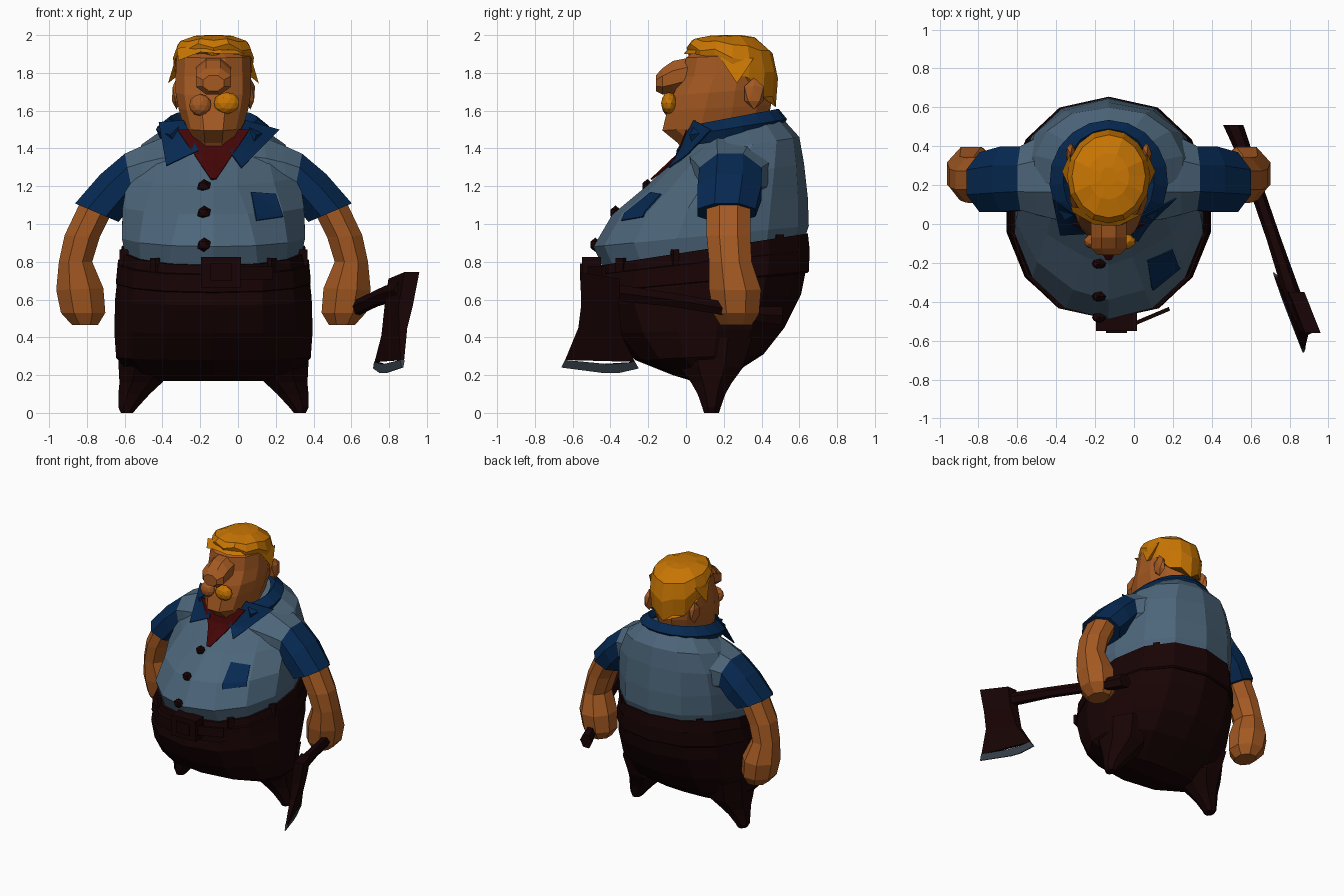
import bpy, bmesh, math
from mathutils import Vector
from mathutils.bvhtree import BVHTree

if "Cube" in bpy.data.objects:
    bpy.data.objects.remove(bpy.data.objects["Cube"])

CX = -0.13  # body centre line


def material(name, rgb):
    m = bpy.data.materials.new(name)
    m.diffuse_color = (*rgb, 1)
    m.use_nodes = True
    m.node_tree.nodes["Principled BSDF"].inputs["Base Color"].default_value = m.diffuse_color
    return m


SHIRT = material("faded_blue", (.073, .132, .195))
NAVY = material("navy", (.0018, .022, .084))
SKIN = material("tan_skin", (.37, .1, .016))
HAIR = material("golden_hair", (.58, .18, .001))
DARK = material("dark_brown", (.009, .001, .0013))
RED = material("scarf_red", (.056, .0015, .002))
STEEL = material("steel", (.037, .052, .068))


def make(name, verts, faces, mat):
    me = bpy.data.meshes.new(name)
    bm = bmesh.new()
    vs = [bm.verts.new(v) for v in verts]
    for f in faces:
        bm.faces.new([vs[i] for i in f])
    bmesh.ops.recalc_face_normals(bm, faces=bm.faces)
    bm.to_mesh(me)
    bm.free()
    me.materials.append(mat)
    ob = bpy.data.objects.new(name, me)
    bpy.context.collection.objects.link(ob)
    return ob


def loft(name, rings, mat):
    n = len(rings[0])
    verts = [v for r in rings for v in r]
    faces = [(k*n+i, k*n+(i+1) % n, (k+1)*n+(i+1) % n, (k+1)*n+i)
             for k in range(len(rings)-1) for i in range(n)]
    faces += [tuple(range(n)), tuple(range((len(rings)-1)*n, len(rings)*n))]
    return make(name, verts, faces, mat)


def body_ring(yf, zf, yb, zb, w, p=.85, n=14):
    """Slanted oval from a front point to a back point, half-width w; larger p gives a narrower front."""
    out = []
    for i in range(n):
        a = 2*math.pi*(i+.5)/n
        c, s, k = math.cos(a), math.sin(a), math.cos(math.pi/n)
        t = (1+s/(k if n % 4 == 0 else 1))/2
        x = math.copysign((abs(c)/k)**(p if s < 0 else .85), c) * w
        out.append(Vector((CX+x, yf+(yb-yf)*t, zf+(zb-zf)*t)))
    return out


def limb_ring(s, p, q, yc, ry, n=8):
    """Oval between two (out, z) points, on side s."""
    out = []
    for i in range(n):
        a = 2*math.pi*(i+.5)/n
        t = .5+.53*math.cos(a)
        out.append(Vector((CX+s*(p[0]+(q[0]-p[0])*t), yc+1.06*ry*math.sin(a), p[1]+(q[1]-p[1])*t)))
    return out


def blob(name, loc, scale, mat, sub=1):
    bpy.ops.mesh.primitive_ico_sphere_add(subdivisions=sub, radius=1, location=loc)
    ob = bpy.context.object
    ob.name, ob.scale = name, scale
    ob.data.materials.append(mat)
    return ob


def box(name, loc, size, mat, rot=0):
    bpy.ops.mesh.primitive_cube_add(size=1, location=loc, rotation=(0, 0, rot))
    ob = bpy.context.object
    ob.name, ob.scale = name, size
    ob.data.materials.append(mat)
    return ob


# Shirt, trousers and belt
shirt = loft("shirt", [body_ring(*r) for r in (
    (-.44, .77, .63, .93, .465), (-.49, .88, .65, .99, .485, .95), (-.39, 1.05, .645, 1.14, .48, 1.2),
    (-.21, 1.2, .625, 1.32, .455, 1.6), (-.04, 1.36, .6, 1.46, .38, 1.3), (.03, 1.43, .51, 1.56, .255))], SHIRT)
loft("trousers", [body_ring(*r) for r in (
    (-.46, .78, .645, .95, .485), (-.47, .71, .655, .86, .50), (-.48, .57, .61, .63, .52),
    (-.40, .42, .52, .45, .525), (-.27, .28, .41, .31, .515), (-.07, .2, .27, .22, .44),
    (.03, .17, .2, .17, .33))], DARK)
loft("belt", [body_ring(*r) for r in (
    (-.46, .63, .64, .74, .50), (-.49, .64, .65, .75, .515),
    (-.49, .73, .655, .86, .505), (-.46, .735, .64, .87, .49))], DARK)
box("buckle", (-.09, -.5, .745), (.21, .1, .16), DARK)
box("buckle_plate", (-.09, -.55, .745), (.11, .02, .09), DARK)
box("belt_end", (.09, -.475, .74), (.2, .02, .07), DARK, .4)
for s in (-1, 1):
    for u, y, z in ((.31, -.345, .765), (.47, -.06, .81), (.33, .49, .89)):
        box("belt_loop", (CX+s*u, y, z), (.03, .05, .11), DARK, s*math.atan2(u, y-.09))

# Legs, shoulders, sleeves, arms and ears
shoulders = []
for s in (-1, 1):
    loft("leg", [limb_ring(s, (a, z), (b, z), .135, ry) for z, a, b, ry in (
        (.4, .25, .51, .22), (.24, .2, .505, .17), (.16, .27, .5, .11),
        (.1, .335, .505, .075), (.03, .40, .505, .05), (0, .425, .49, .04))], DARK)
    joint = ((.47, 1.375), (.42, 1.12), .235, .168)
    shoulders.append(loft("shoulder", [limb_ring(s, *r) for r in (
        ((.12, 1.5), (.22, 1.04), .28, .27), ((.26, 1.465), (.33, 1.07), .265, .245),
        ((.37, 1.42), (.39, 1.1), .245, .2), joint)], SHIRT))
    loft("sleeve", [limb_ring(s, *r) for r in (
        joint, ((.6, 1.265), (.46, 1.06), .23, .172), ((.735, 1.11), (.5, 1.01), .215, .157))], NAVY)
    loft("arm", [limb_ring(s, *r) for r in (
        ((.70, 1.13), (.54, 1.05), .225, .12), ((.79, .94), (.60, .93), .225, .118),
        ((.82, .8), (.64, .8), .235, .115), ((.835, .65), (.58, .66), .26, .14),
        ((.81, .53), (.57, .53), .265, .125), ((.75, .465), (.61, .465), .265, .085))], SKIN)
    blob("ear", (CX+s*.195, .36, 1.69), (.028, .06, .085), SKIN)
    make("sideburn", [(CX+s*u, y, z) for u, y, z in (
        (.2, .18, 1.88), (.2, .36, 1.88), (.24, .27, 1.745), (.17, .27, 1.8))],
        [(0, 1, 2), (1, 3, 2), (3, 0, 2), (0, 3, 1)], HAIR)

# Head, nose and moustache
loft("head", [body_ring(*r, .85, 12) for r in (
    (.0, 1.37, .42, 1.45, .13), (-.045, 1.43, .42, 1.48, .14), (-.125, 1.495, .43, 1.53, .155),
    (-.10, 1.6, .45, 1.63, .185), (-.07, 1.68, .45, 1.72, .2), (-.02, 1.78, .45, 1.8, .2),
    (.0, 1.88, .44, 1.9, .195), (.08, 1.94, .38, 1.95, .14))], SKIN)
loft("nose", [[Vector((CX+w*math.cos(a), y, zc+h*math.sin(a)))
     for a in (math.pi*(i+.5)/4 for i in range(8))]
     for y, w, zc, h in ((.03, .1, 1.80, .09), (-.07, .1, 1.775, .095),
                         (-.125, .1, 1.755, .075), (-.16, .06, 1.745, .045))], SKIN)
blob("moustache_left", (CX-.07, -.09, 1.63), (.06, .04, .058), SKIN, 2)
blob("moustache_right", (CX+.07, -.09, 1.64), (.07, .042, .058), HAIR, 2)

# Hair cap, low at the nape and jagged along its rim
rings = []
for sc, f in ((.97, 0), (1.02, .4), (.9, .75), (.5, .97), (.2, 1)):
    ring = []
    for i in range(16):
        a = 2*math.pi*i/16
        b = math.sin(a)
        rim = (1.82+.09*-b if b < 0 else 1.82-.18*b) + (.022 if i % 2 else -.022)
        ring.append(Vector((CX+.21*sc*math.cos(a), .245+.237*sc*b, rim+(2-rim)*f)))
    rings.append(ring)
loft("hair", rings, HAIR)
make("fringe", [(-.325, .09, 1.93), (-.315, .06, 1.865), (-.2, -.005, 1.91), (-.08, -.01, 1.9),
                (.04, .05, 1.9), (-.13, .06, 1.965)],
     [(0, 1, 2, 5), (2, 3, 5), (3, 4, 5)], HAIR)

# Collar band, open at the front
verts, faces, n = [], [], 14
for i in range(n+1):
    a = math.radians(-42+264*i/n)
    b, c = math.sin(a), math.cos(a)
    for rx, ry, z in ((.2, .23, 1.52), (.235, .265, 1.56), (.305, .31, 1.505), (.28, .28, 1.45)):
        verts.append((CX+rx*c, .225+ry*b, z+.05*b))
for i in range(n):
    for k in range(4):
        a, b = i*4+k, i*4+(k+1) % 4
        faces.append((a, b, b+4, a+4))
make("collar", verts, faces+[(0, 1, 2, 3), tuple(n*4+k for k in range(4))], NAVY)

# Plates laid on the chest by casting onto the shirt
cv, cf = [], []
for ob in [shirt]+shoulders:
    k = len(cv)
    cv += [v.co.copy() for v in ob.data.vertices]
    cf += [[i+k for i in p.vertices] for p in ob.data.polygons]
chest = BVHTree.FromPolygons(cv, cf)


def patch(name, corners, mat, lift, n=8):
    """Quad of (x, y, z) corners, pulled forward wherever the shirt would hide it."""
    a, b, c, d = [Vector(p) for p in corners]
    verts = []
    for i in range(n+1):
        for j in range(n+1):
            p = a.lerp(b, i/n).lerp(d.lerp(c, i/n), j/n)
            hit = chest.ray_cast(Vector((p.x, -2, p.z)), Vector((0, 1, 0)))[0]
            verts.append((p.x, min(hit.y-lift if hit else p.y, p.y), p.z))
    w = n+1
    faces = [(i*w+j, i*w+j+1, i*w+w+j+1, i*w+w+j) for i in range(n) for j in range(n)]
    ob = make(name, verts, faces, mat)
    ob.modifiers.new("thickness", 'SOLIDIFY').thickness = .008
    return ob


patch("scarf", ((-.32, .0, 1.5), (.06, .0, 1.5), (-.115, -.1, 1.24), (-.145, -.1, 1.24)), RED, .02)
patch("collar_flap_left", ((-.42, .13, 1.54), (-.29, .04, 1.55), (-.21, -.05, 1.39),
                           (-.38, -.06, 1.31)), NAVY, .03)
patch("collar_flap_right", ((.22, .13, 1.50), (.04, .04, 1.55), (-.04, -.05, 1.38),
                            (.02, -.06, 1.30)), NAVY, .03)
patch("pocket", ((.07, .5, 1.17), (.2, .5, 1.16), (.24, .5, 1.04), (.1, .5, 1.02)), NAVY, .02)
for z in (1.2, 1.06, .89):
    y = chest.ray_cast(Vector((-.18, -2, z)), Vector((0, 1, 0)))[0].y
    blob("button", (-.18, y-.008, z), (.04, .03, .038), DARK)


# Axe: the head lies in a plane along the handle
def axe_x(y, z):
    return .88-.37*(y+.5)+.17*(z-.64)


def axe_ring(outline, thick):
    pts = list(zip(outline, thick))
    return [Vector((axe_x(y, z)+s*t/2, y, z)) for s in (-1, 1) for (y, z), t in pts[::-s]]


loft("axe_handle", [[Vector((x+r*math.cos(a), y, z+r*1.1*math.sin(a)))
     for a in (math.pi*i/3 for i in range(6))]
     for x, y, z, r in ((.51, .51, .515, .052), (.55, .41, .52, .046), (.575, .34, .53, .038),
                        (.72, -.08, .6, .038), (.8, -.32, .63, .045), (.87, -.5, .65, .045))], DARK)
loft("axe_head", [axe_ring(o, t) for o, t in (
    (((-.56, .745), (-.35, .71)), (.08, .08)), (((-.555, .57), (-.355, .56)), (.075, .075)),
    (((-.57, .45), (-.34, .41)), (.045, .045)), (((-.64, .28), (-.27, .27)), (.018, .018)))], DARK)
edge = (((-.64, .28), (-.43, .26), (-.36, .26), (-.27, .27)), (.024,)*4)
tip = (((-.66, .24), (-.43, .21), (-.36, .21), (-.25, .235)), (.008,)*4)
loft("axe_edge", [axe_ring(*edge), axe_ring(*tip)], STEEL)
